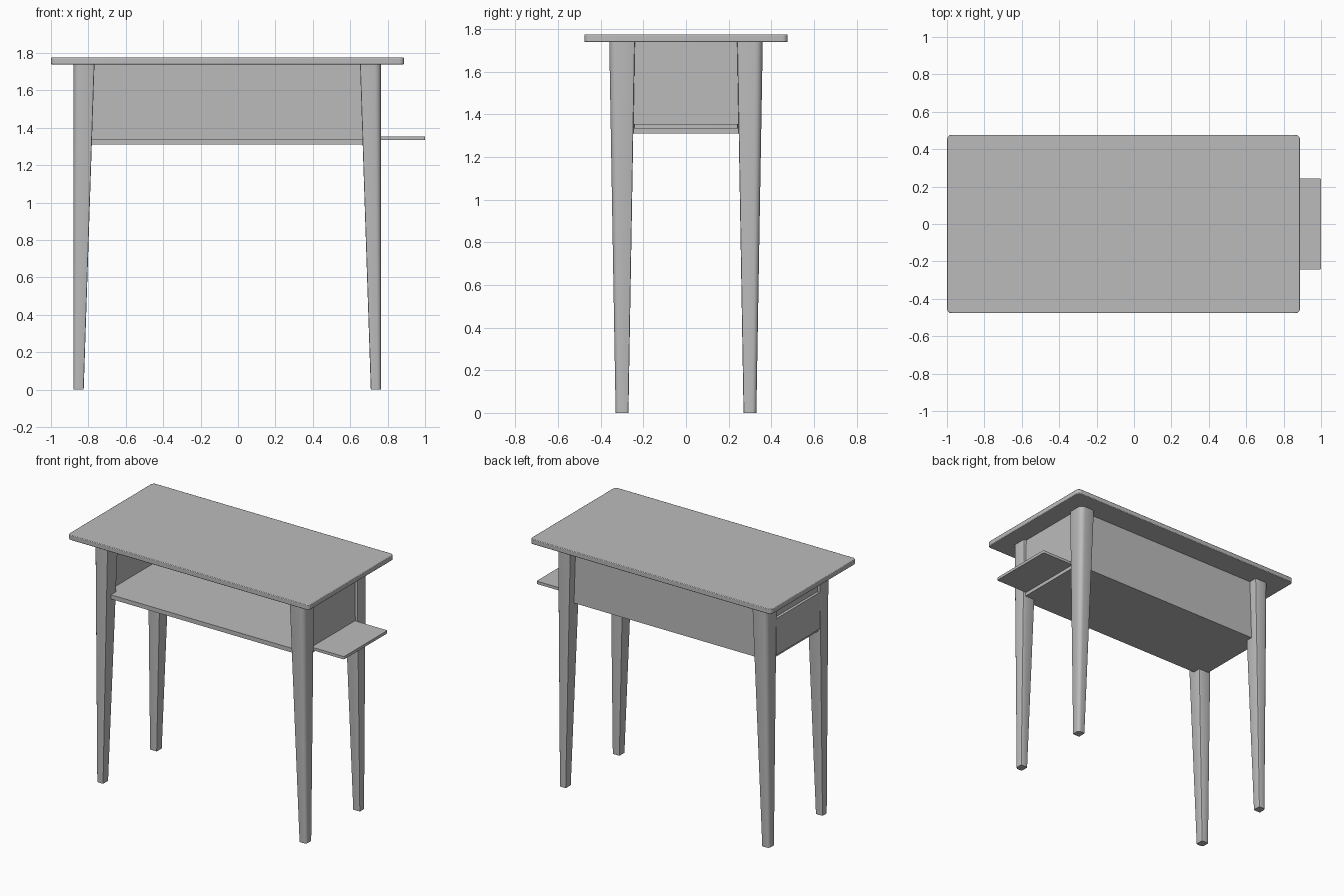
import bpy
import bmesh
import math

cube = bpy.data.objects.get("Cube")
if cube:
    bpy.data.objects.remove(cube, do_unlink=True)

# One plain grey material
grey = bpy.data.materials.new("plain grey")
grey.use_nodes = True
COLOUR = (0.5, 0.5, 0.5, 1.0)
grey.diffuse_color = COLOUR
grey.node_tree.nodes["Principled BSDF"].inputs["Base Color"].default_value = COLOUR

CX = -0.0575      # middle of the table along x
HALF = 0.8225     # middle to the outer leg face
END = 0.803       # middle to the outer end panel face
TOP = 1.74        # underside of the table top


def finish(name, bm):
    bmesh.ops.recalc_face_normals(bm, faces=bm.faces[:])
    mesh = bpy.data.meshes.new(name)
    bm.to_mesh(mesh)
    bm.free()
    mesh.materials.append(grey)
    for poly in mesh.polygons:
        poly.use_smooth = True
    mesh.set_sharp_from_angle(angle=math.radians(32))
    obj = bpy.data.objects.new(name, mesh)
    bpy.context.collection.objects.link(obj)
    return obj


def board(name, lo, hi, radius=0.0, axis=2, edge=0.0):
    """Box between two corners; edges along one axis can be rounded."""
    bm = bmesh.new()
    bmesh.ops.create_cube(bm, size=1.0)
    for v in bm.verts:
        v.co = [l + (c + 0.5) * (h - l) for c, l, h in zip(v.co, lo, hi)]
    if radius:
        others = [a for a in range(3) if a != axis]
        edges = [e for e in bm.edges
                 if all(abs(e.verts[0].co[a] - e.verts[1].co[a]) < 1e-5 for a in others)]
        bmesh.ops.bevel(bm, geom=edges, offset=radius, segments=5,
                        profile=0.5, affect='EDGES')
    obj = finish(name, bm)
    if edge:
        mod = obj.modifiers.new("soft edge", 'BEVEL')
        mod.width = edge
        mod.segments = 2
        mod.angle_limit = math.radians(50)
    return obj


def leg_ring(sx, sy, z):
    """Leg section with a rounded outer corner and small inner bevels."""
    t = z / TOP
    xo, xi = HALF, HALF - (0.055 + 0.0575 * t)
    yo, yi = 0.33 + 0.03 * t, 0.27 - 0.03 * t
    big, small = 0.02 + 0.015 * t, 0.006
    corners = [(xo, yo, 0, big), (xi, yo, 90, small),
               (xi, yi, 180, small), (xo, yi, 270, small)]
    pts = []
    for x, y, start, r in corners:
        cx = x - r if x == xo else x + r
        cy = y - r if y == yo else y + r
        steps = 6 if r == big else 2
        for i in range(steps + 1):
            a = math.radians(start + 90 * i / steps)
            pts.append((CX + sx * (cx + r * math.cos(a)), sy * (cy + r * math.sin(a)), z))
    return pts


# Four tapered legs
for sx, side in ((1, "left"), (-1, "right")):
    for sy, end in ((-1, "front"), (1, "back")):
        bm = bmesh.new()
        low, high = ([bm.verts.new(p) for p in leg_ring(sx, sy, z)] for z in (0.0, TOP))
        n = len(low)
        for i in range(n):
            j = (i + 1) % n
            bm.faces.new((low[i], low[j], high[j], high[i]))
        bm.faces.new(low)
        bm.faces.new(high)
        finish(f"{end}_{side}_leg", bm)

# Table top with rounded corners
board("table_top", (-1.0, -0.477, TOP), (0.888, 0.477, 1.775), 0.025, 2, 0.004)

# Open-fronted compartment: shelf, back and two ends
board("shelf", (CX - END, -0.305, 1.31), (CX + END, 0.30, 1.34))
board("back_panel", (CX - END, 0.27, 1.34), (CX + END, 0.30, TOP))
for sx, side in ((1, "left"), (-1, "right")):
    xs = sorted((CX + sx * END, CX + sx * (END - 0.03)))
    board(f"{side}_end_panel", (xs[0], -0.30, 1.34), (xs[1], 0.27, TOP))

# Side flaps: one lowered to form a tray, one folded up against the end
board("open_flap", (0.742, -0.243, 1.335), (1.0, 0.243, 1.355), 0.006, 2)
board("folded_flap", (-0.88, -0.243, 1.335), (-0.86, 0.243, 1.593), 0.006, 0)
